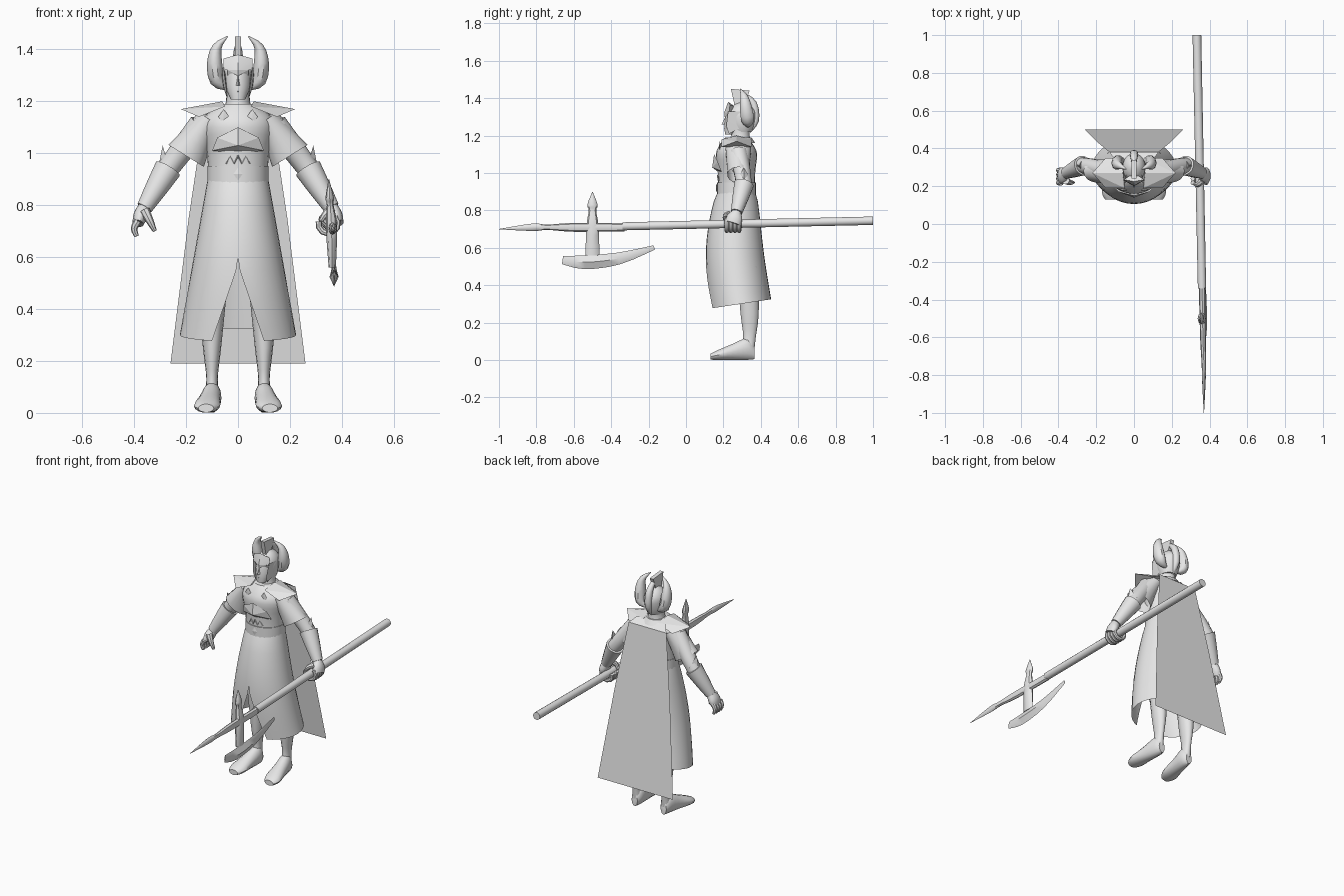
import bpy, bmesh
from math import sin, cos, pi, asin
from mathutils import Vector

cube = bpy.data.objects.get("Cube")
if cube:
    bpy.data.objects.remove(cube)

shade = (0.8, 0.8, 0.8, 1)
grey = bpy.data.materials.new("plain_light_grey")
grey.use_nodes = True
grey.diffuse_color = shade
grey.node_tree.nodes["Principled BSDF"].inputs["Base Color"].default_value = shade

X_AXIS, Y_AXIS, Z_AXIS = Vector((1, 0, 0)), Vector((0, 1, 0)), Vector((0, 0, 1))


def finish(name, bm, mirror=False, angle=0.7):
    """Turn a bmesh into a shaded object, optionally mirrored."""
    bmesh.ops.remove_doubles(bm, verts=bm.verts, dist=0.0002)
    bmesh.ops.recalc_face_normals(bm, faces=bm.faces)
    mesh = bpy.data.meshes.new(name)
    bm.to_mesh(mesh)
    bm.free()
    mesh.materials.append(grey)
    part = bpy.data.objects.new(name, mesh)
    bpy.context.collection.objects.link(part)
    if mirror:
        part.modifiers.new("Mirror", "MIRROR")
    bpy.ops.object.select_all(action="DESELECT")
    part.select_set(True)
    bpy.context.view_layer.objects.active = part
    bpy.ops.object.shade_smooth_by_angle(angle=angle)


def spline(rows, steps):
    """Smooth in-between rows that pass through the given rows."""
    result = []
    last = len(rows) - 1
    for i in range(last):
        near = (rows[max(i - 1, 0)], rows[i], rows[i + 1], rows[min(i + 2, last)])
        for step in range(steps):
            t = step / steps
            result.append([b + t / 2 * (c - a + t * (2 * a - 5 * b + 4 * c - d + t * (3 * (b - c) + d - a)))
                           for a, b, c, d in zip(*near)])
    return result + [rows[last]]


def bridge(bm, rings, closed):
    """Join neighbouring rings of vertices with quads."""
    for lower, upper in zip(rings, rings[1:]):
        count = len(lower)
        for k in range(count if closed else count - 1):
            n = (k + 1) % count
            bm.faces.new((lower[k], lower[n], upper[n], upper[k]))


def limb(name, rows, up=Y_AXIS, axis=None, sides=14, steps=3, caps=True, **options):
    """Loft of ellipses; each row is x, y, z, half width and, if different, half depth."""
    bm = bmesh.new()
    rows = spline([(*row[:4], row[-1]) for row in rows], steps)
    points = [Vector(row[:3]) for row in rows]
    rings = []
    for i, (point, row) in enumerate(zip(points, rows)):
        ahead, behind = points[min(i + 1, len(points) - 1)], points[max(i - 1, 0)]
        along = axis or (ahead - behind).normalized()
        across = up.cross(along).normalized()
        beside = along.cross(across)
        turns = [2 * pi * k / sides for k in range(sides)]
        rings.append([bm.verts.new(point + across * row[3] * cos(a) + beside * row[4] * sin(a)) for a in turns])
    bridge(bm, rings, closed=True)
    if caps:
        bm.faces.new(rings[0])
        bm.faces.new(rings[-1])
    finish(name, bm, **options)


def stack(name, y, rows, **options):
    """Upright loft on the centre plane; each row is height, half width, half depth."""
    limb(name, [(0, y, *row) for row in rows], axis=Z_AXIS, sides=24, **options)


def hull(name, points, **options):
    """Faceted solid wrapped around a few corner points."""
    bm = bmesh.new()
    corners = [bm.verts.new(point) for point in points]
    wrapped = bmesh.ops.convex_hull(bm, input=corners)
    spare = wrapped["geom_interior"] + wrapped["geom_unused"]
    bmesh.ops.delete(bm, geom=list({v for v in spare if isinstance(v, bmesh.types.BMVert)}), context="VERTS")
    finish(name, bm, angle=0.3, **options)


def diamond(name, x, y, z, size, **options):
    """Small raised four-sided jewel."""
    rim = [(x + size * cos(k * pi / 2) * 0.7, y, z + size * sin(k * pi / 2)) for k in range(4)]
    hull(name, rim + [(x, y - 0.004, z), (x, y + 0.01, z)], **options)


# Torso, belt, neck and collar
body_y = 0.27
stack("torso", body_y, [(.86, .11, .1), (1, .12, .1), (1.1, .14, .11), (1.15, .12, .09), (1.19, .06, .06)])
stack("belt", body_y, [(.88, .118, .105), (.95, .118, .105)], steps=1)
stack("neck", body_y + .02, [(1.15, .06, .06), (1.2, .046, .05), (1.25, .046, .05)])
stack("collar", body_y + .02, [(1.16, .09, .08), (1.19, .06, .06)], steps=1)

# Breastplate, jewels and zigzag trim
hull("breastplate", [(0, .15, 1.1), (0, .14, 1.03), (0, .18, 1), (.1, .19, 1.01), (.08, .17, 1.06)], mirror=True)
diamond("belt_jewel", 0, .163, .92, .025)
diamond("collar_clasp", .055, .18, 1.14, .03, mirror=True)
zigzag = [(.015 * k, .168 + .004 * k, .96 + .03 * ((k + 1) % 2), .003) for k in range(4)]
limb("zigzag_trim", zigzag, sides=4, steps=1, mirror=True)

# Flared skirt with a slit that widens towards the hem
bm = bmesh.new()
top, hem, slit_top, columns = .9, .3, .57, 32
rings = []
for i in range(13):
    t = i / 12
    z = top + (hem - top) * t
    bulge = sin(pi * t) / 100
    width, depth = .117 + .107 * t, .1 + .065 * t ** .6 + bulge
    middle = body_y + .02 * t - 2 * bulge
    opening = max(0, slit_top - z) / (slit_top - hem)
    gap = asin(.1 * opening / width)
    turns = [-pi / 2 + gap + 2 * (pi - gap) * k / columns for k in range(columns + 1)]
    rings.append([bm.verts.new((width * cos(a), middle + depth * sin(a), z + .025 * opening * sin(a)))
                  for a in turns])
bridge(bm, rings, closed=False)
finish("skirt", bm)

# Cape, a flat sheet hanging away from the back
bm = bmesh.new()
cape_rows = [(1.18, .1, .34), (1.15, .13, .38), (.75, .19, .43), (.19, .26, .5)]
rings = [[bm.verts.new((side * width, y, z)) for side in (-1, 0, 1)] for z, width, y in cape_rows]
bridge(bm, rings, closed=False)
finish("cape", bm)

# Shoulder pads, sleeves, arms and bracers
shoulder, elbow, wrist = (.14, .28, 1.11), (.27, .31, .94), (.36, .27, .79)
forearm = Vector(elbow).lerp(Vector(wrist), .5)
hull("shoulder_pad", [(x, body_y + side * .08, z) for side in (-1, 1) for x, z in ((.05, 1.18), (.15, 1.14))]
     + [(.22, body_y, 1.17), (.06, body_y, 1.2)], mirror=True)
limb("sleeve", [(.11, .28, 1.13, .05, .07), (.15, .28, 1.07, .06, .065), (.2, .28, .99, .08, .06)],
     caps=False, mirror=True)
limb("arm", [(*shoulder, .05), (*elbow, .042), (*forearm, .036), (*wrist, .026)], mirror=True)
limb("bracer", [(*elbow, .053), (*forearm, .043), (*wrist, .031)], mirror=True)
hull("bracer_point", [(.27, .27, .96), (.27, .35, .96), (.31, .31, .93), (.29, .31, 1.03)], mirror=True)

# Palms and thumbs: the right hand hangs open, the left hand grips
palm_end = (.385, .25, .73)
limb("palm", [(*wrist, .026), (.375, .26, .76, .028, .043), (*palm_end, .022, .042)], mirror=True)
limb("right_thumb", [(-.36, .23, .78, .02), (-.34, .22, .74, .015), (-.32, .22, .7, .008)], sides=8)
limb("left_thumb", [(.36, .23, .78, .018), (.34, .21, .77, .014), (.32, .21, .74, .009)], sides=8)

# Fingers, one pair at a time
grip_x, grip_z, grip_radius = .347, .728, .037
for k in range(4):
    y = .218 + .022 * k
    limb(f"right_finger_{k}", [(-.385, y, .74, .015), (-.4, y, .71, .013), (-.39, y, .68, .009)], sides=8)
    bends = [.8 - .6 * joint for joint in range(8)]
    curl = [(grip_x + grip_radius * cos(a), y, grip_z + grip_radius * sin(a), .012) for a in bends]
    limb(f"left_finger_{k}", curl, sides=8, steps=1)

# Legs and feet
leg_x = .1
limb("leg", [(leg_x, .33, .5, .06), (leg_x, .34, .25, .035, .05), (leg_x, .34, .13, .022, .035),
             (leg_x, .33, .05, .03, .036)], axis=Z_AXIS, mirror=True)
limb("foot", [(leg_x, .365, .04, .02, .036), (leg_x, .33, .06, .036, .06), (.11, .25, .044, .043, .044),
              (.12, .17, .027, .05, .027), (.123, .13, .018, .03, .016)], up=Z_AXIS, axis=-Y_AXIS, mirror=True)

# Head and face
head_y = .28
limb("head", [(0, .23, 1.207, .027, .022), (0, .26, 1.25, .047, .055), (0, head_y, 1.3, .052, .07),
              (0, head_y, 1.34, .045, .06)], axis=Z_AXIS, sides=18)
hull("nose", [(0, .21, 1.3), (.014, .22, 1.26), (-.014, .22, 1.26), (0, .19, 1.26)])
hull("brow", [(0, .207, 1.3), (0, .205, 1.32), (.04, .225, 1.32), (.04, .235, 1.3)], mirror=True)
hull("lips", [(0, .202, 1.24), (.016, .22, 1.24), (-.016, .22, 1.24), (0, .21, 1.23)])

# Helmet with forehead and cheek guards
stack("helmet", .3, [(1.22, .045, .05), (1.26, .057, .066), (1.32, .06, .075), (1.36, .04, .05), (1.38, .01, .01)])
hull("cheek_guard", [(.06, .29, 1.33), (.055, .225, 1.33), (.045, .215, 1.25), (.04, .23, 1.21), (.05, .29, 1.24),
                     (.045, .27, 1.29)], mirror=True)
hull("forehead_guard", [(0, .203, 1.32), (0, .225, 1.38), (.055, .235, 1.365), (.055, .23, 1.32), (0, .27, 1.35)],
     mirror=True)

# Crest, rear plume and curved horns
crest_side = ((.24, 1.45), (.34, 1.44), (.31, 1.36), (.26, 1.36))
hull("crest", [(x, y, z) for x in (-.012, .012) for y, z in crest_side])
limb("rear_plume", [(0, .31, 1.42, .01), (0, .36, 1.37, .02), (0, .37, 1.28, .02), (0, .34, 1.22, .006)], up=X_AXIS)
limb("horn", [(.04, .33, 1.25, .008), (.08, .33, 1.28, .028, .034), (.09, .32, 1.35, .029, .034),
              (.08, .31, 1.41, .018, .02), (.04, .29, 1.45, .002)], sides=10, mirror=True)

# Poleaxe: shaft, spear head, cross spike and blade
pole_z, blade_x = .71, .37
limb("shaft", [(.333, 1, .745, .023), (.36, -.34, .715, .022)], up=Z_AXIS, steps=1)
limb("spear_head", [(.36, -.33, pole_z, .017, .022), (.365, -.6, pole_z, .015, .024), (blade_x, -.74, pole_z, .012, .014),
                    (blade_x, -.82, pole_z, .01, .02), (blade_x, -1, .7, .001)], up=Z_AXIS, sides=8)
bar_y = -.5
limb("cross_bar", [(.363, bar_y, .56, .014, .038), (.36, bar_y, .72, .022, .032), (.355, bar_y, .8, .013, .02),
                   (.353, bar_y, .83, .016, .028), (.35, bar_y, .9, .001)], axis=Z_AXIS, sides=8)
limb("axe_blade", [(blade_x, -.66, .535, .003, .022), (blade_x, -.54, .523, .017, .037),
                   (blade_x, -.36, .543, .012, .032), (blade_x, -.17, .602, .002, .012)], up=Z_AXIS, sides=4)
